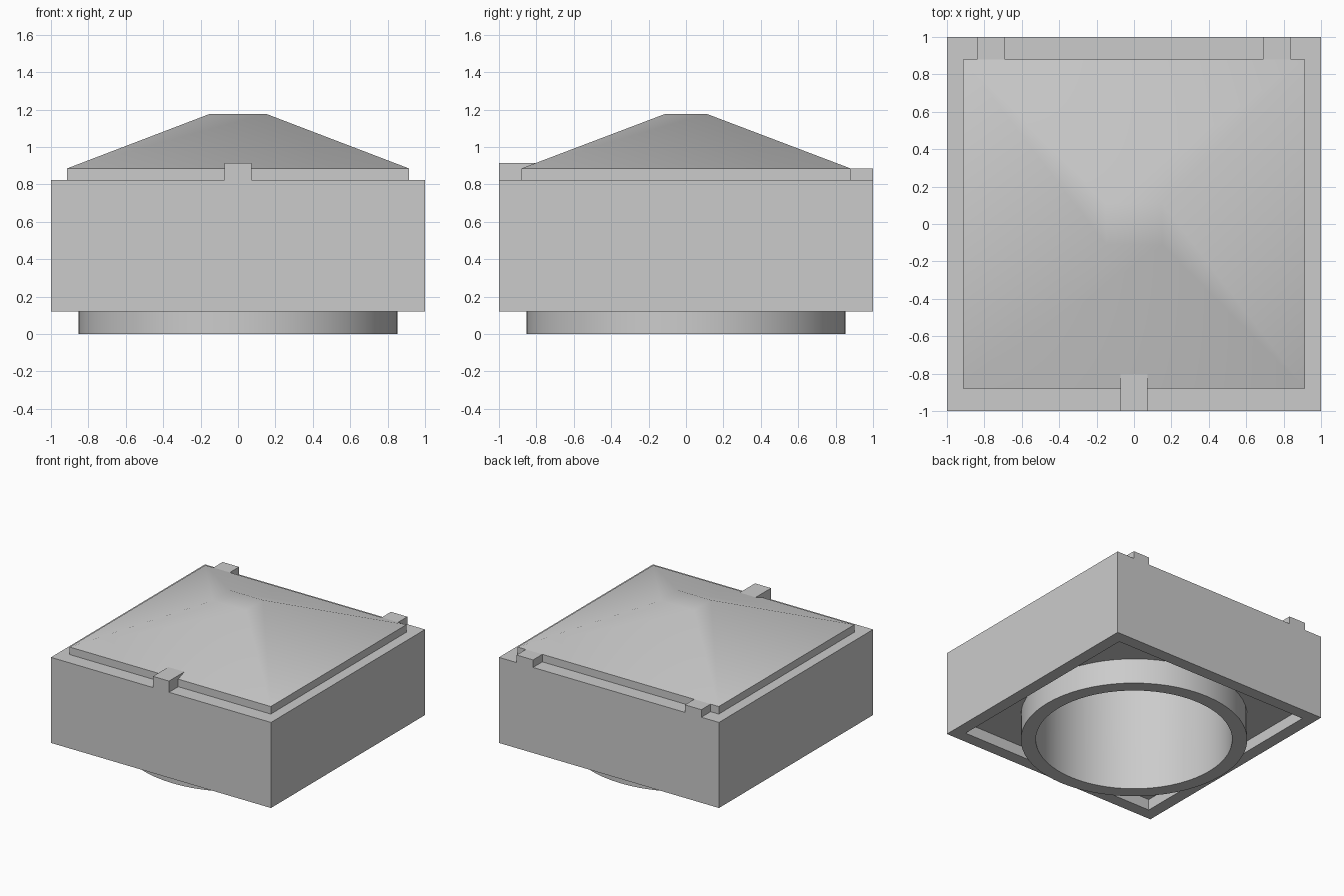
import bpy, bmesh, math

if "Cube" in bpy.data.objects:
    bpy.data.objects.remove(bpy.data.objects["Cube"])

BORE_R = 0.74

def finish(name, bm):
    bmesh.ops.recalc_face_normals(bm, faces=bm.faces)
    mesh = bpy.data.meshes.new(name)
    bm.to_mesh(mesh)
    bm.free()
    ob = bpy.data.objects.new(name, mesh)
    bpy.context.collection.objects.link(ob)
    return ob

def smooth(ob):
    bpy.ops.object.select_all(action='DESELECT')
    ob.select_set(True)
    bpy.context.view_layer.objects.active = ob
    bpy.ops.object.shade_smooth_by_angle(angle=math.radians(30))

def boolean(target, tool, operation):
    """Apply a boolean and throw the helper away."""
    tool.hide_render = True
    mod = target.modifiers.new("cut", 'BOOLEAN')
    mod.operation = operation
    mod.solver = 'EXACT'
    mod.object = tool
    bpy.context.view_layer.objects.active = target
    bpy.ops.object.modifier_apply(modifier=mod.name)
    bpy.data.objects.remove(tool)

def loft(name, rings, closed=False):
    """Skin a stack of vertex rings; cap both ends unless closed into a loop."""
    bm = bmesh.new()
    loops = [[bm.verts.new(p) for p in ring] for ring in rings]
    pairs = list(zip(loops, loops[1:]))
    if closed:
        pairs.append((loops[-1], loops[0]))
    for a, b in pairs:
        n = len(a)
        for i in range(n):
            j = (i + 1) % n
            bm.faces.new((a[i], a[j], b[j], b[i]))
    if not closed:
        bm.faces.new(loops[0])
        bm.faces.new(loops[-1])
    return finish(name, bm)

def rect(hx, hy, z):
    return [(-hx, -hy, z), (hx, -hy, z), (hx, hy, z), (-hx, hy, z)]

def circle(r, z, n=64):
    return [(r * math.cos(2 * math.pi * i / n), r * math.sin(2 * math.pi * i / n), z)
            for i in range(n)]

def box(name, x0, x1, y0, y1, z0, z1):
    cx, cy = (x0 + x1) / 2, (y0 + y1) / 2
    hx, hy = (x1 - x0) / 2, (y1 - y0) / 2
    rings = [[(x + cx, y + cy, z) for x, y, z in rect(hx, hy, h)] for h in (z0, z1)]
    return loft(name, rings)

# Square body: recessed underside, rim, sides, top ledge and hipped lid
body = loft("square_body", [
    rect(0.90, 0.90, 0.21), rect(0.90, 0.90, 0.12), rect(1.0, 1.0, 0.12),
    rect(1.0, 1.0, 0.823), rect(0.914, 0.88, 0.823), rect(0.914, 0.88, 0.885),
    rect(0.15, 0.11, 1.177)])

# Round bore whose ceiling follows the hipped lid from inside
bore = loft("bore_cutter", [circle(BORE_R, 0.0), circle(BORE_R, 1.3)])
ceiling = loft("ceiling_cutter", [rect(0.914, 0.88, -0.1), rect(0.914, 0.88, 0.865),
                                  rect(0.15, 0.11, 1.157)])
boolean(bore, ceiling, 'INTERSECT')
boolean(body, bore, 'DIFFERENCE')
smooth(body)

# Round collar under the body
collar = loft("round_collar", [circle(BORE_R, 0.0), circle(0.853, 0.0),
                               circle(0.853, 0.21), circle(BORE_R, 0.21)], closed=True)
smooth(collar)

# Front catch and the two back hinge tabs
box("front_catch", -0.073, 0.073, -1.0, -0.80, 0.82, 0.915)
for side, x0 in (("left", -0.84), ("right", 0.69)):
    box("back_tab_" + side, x0, x0 + 0.15, 0.88, 1.0, 0.82, 0.885)
